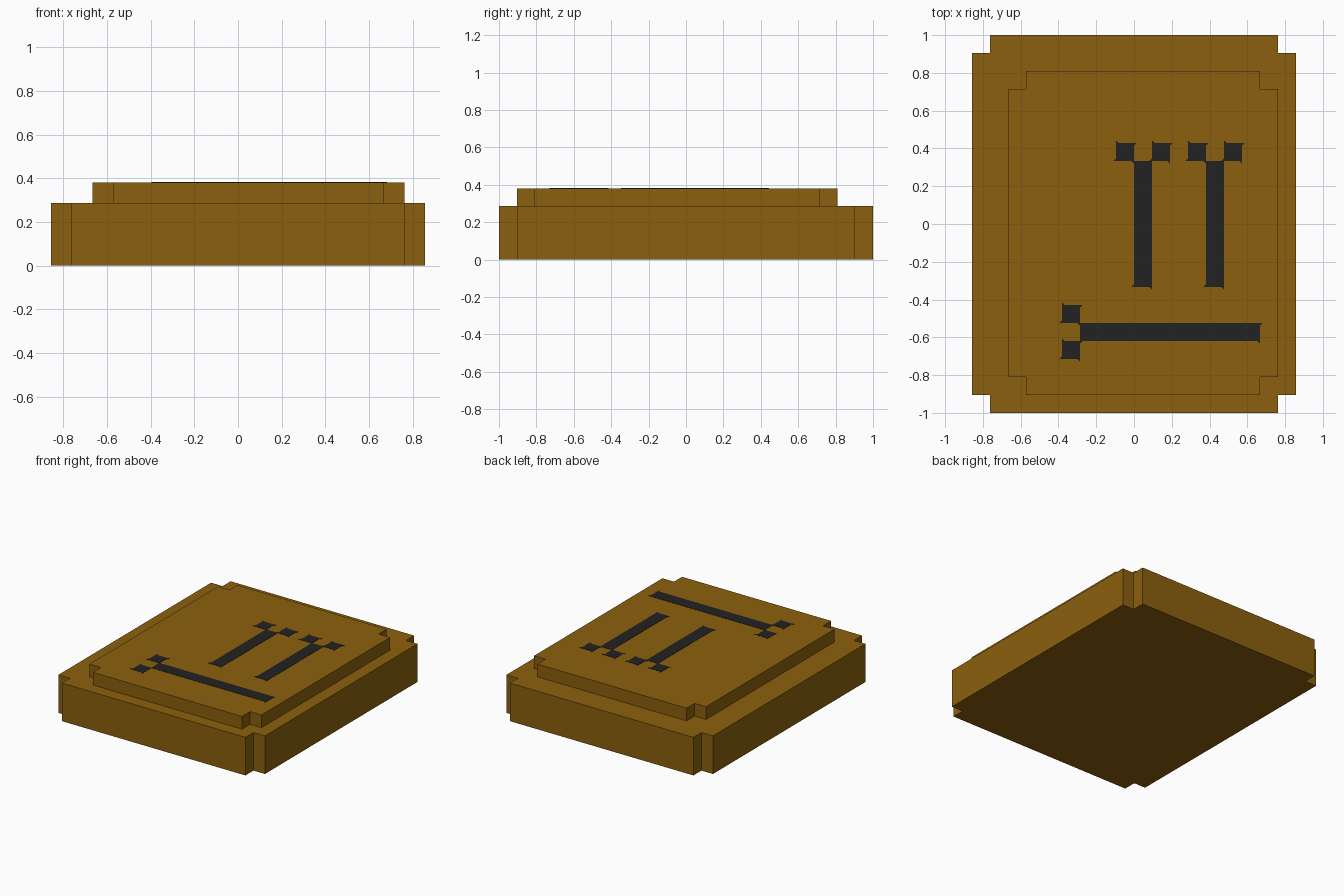
import bpy
import bmesh

cube = bpy.data.objects.get("Cube")
if cube:
    bpy.data.objects.remove(cube)

U = 2 / 21           # one pixel of the blocky design
CHAMFER = 0.16       # cut on the free corners of the marks, in pixels
PLATE = 0.002        # thickness of the painted marks


def make_material(name, rgb):
    mat = bpy.data.materials.new(name)
    mat.use_nodes = True
    color = (*rgb, 1)
    mat.diffuse_color = color
    bsdf = next(n for n in mat.node_tree.nodes if n.type == "BSDF_PRINCIPLED")
    bsdf.inputs["Base Color"].default_value = color
    return mat


def extrude_outline(name, outline, bottom, top, mat):
    """Raise a counter-clockwise outline, given in pixels, into a solid."""
    bm = bmesh.new()
    face = bm.faces.new([bm.verts.new((x * U, y * U, bottom)) for x, y in outline])
    raised = bmesh.ops.extrude_face_region(bm, geom=[face])["geom"]
    verts = [g for g in raised if isinstance(g, bmesh.types.BMVert)]
    bmesh.ops.translate(bm, verts=verts, vec=(0, 0, top - bottom))
    bmesh.ops.recalc_face_normals(bm, faces=bm.faces)
    mesh = bpy.data.meshes.new(name)
    bm.to_mesh(mesh)
    bm.free()
    mesh.materials.append(mat)
    obj = bpy.data.objects.new(name, mesh)
    bpy.context.collection.objects.link(obj)
    return obj


def notched(x0, y0, x1, y1, n=1):
    """Rectangle with a square step taken out of each corner."""
    return [(x0 + n, y0), (x1 - n, y0), (x1 - n, y0 + n), (x1, y0 + n),
            (x1, y1 - n), (x1 - n, y1 - n), (x1 - n, y1), (x0 + n, y1),
            (x0 + n, y1 - n), (x0, y1 - n), (x0, y0 + n), (x0 + n, y0 + n)]


def chamfered(x0, y0, x1, y1, cut):
    """Rectangle with the corners flagged in cut (SW, SE, NE, NW) clipped."""
    corners = [(x0, y0), (x1, y0), (x1, y1), (x0, y1)]
    arrive = [(0, 1), (-1, 0), (0, -1), (1, 0)]
    c = CHAMFER
    points = []
    for i, (x, y) in enumerate(corners):
        if cut[i]:
            (ax, ay), (bx, by) = arrive[i], arrive[(i + 3) % 4]
            # step back along the incoming edge, then on along the outgoing one
            points += [(x + ax * c, y + ay * c), (x - bx * c, y - by * c)]
        else:
            points.append((x, y))
    return points


brown = make_material("brown", (0.258, 0.117, 0.0044))
charcoal = make_material("charcoal", (0.016, 0.016, 0.016))

# Stepped slabs, the upper one set off centre
base_top, panel_top = 3 * U, 4 * U
extrude_outline("base_slab", notched(-9, -10.5, 9, 10.5), 0, base_top, brown)
extrude_outline("raised_panel", notched(-7, -9.5, 8, 8.5), base_top, panel_top, brown)


def add_mark(name, box, cut=(1, 1, 1, 1)):
    extrude_outline(name, chamfered(*box, cut), panel_top, panel_top + PLATE, charcoal)


# Two upright strokes, each with a pair of dots at its upper end
for side, x in (("right", 0), ("left", 4)):
    add_mark(side + "_stroke", (x, -3.5, x + 1, 3.5), (1, 1, 0, 0))
    for label, dx in (("outer" if x == 0 else "inner", -1),
                      ("inner" if x == 0 else "outer", 1)):
        add_mark(f"{side}_{label}_dot", (x + dx, 3.5, x + dx + 1, 4.5))

# Long cross stroke with a pair of dots at its right-hand end
add_mark("cross_stroke", (-3, -6.5, 7, -5.5), (0, 1, 1, 0))
for label, y in (("upper", -5.5), ("lower", -7.5)):
    add_mark(f"cross_{label}_dot", (-4, y, -3, y + 1))
